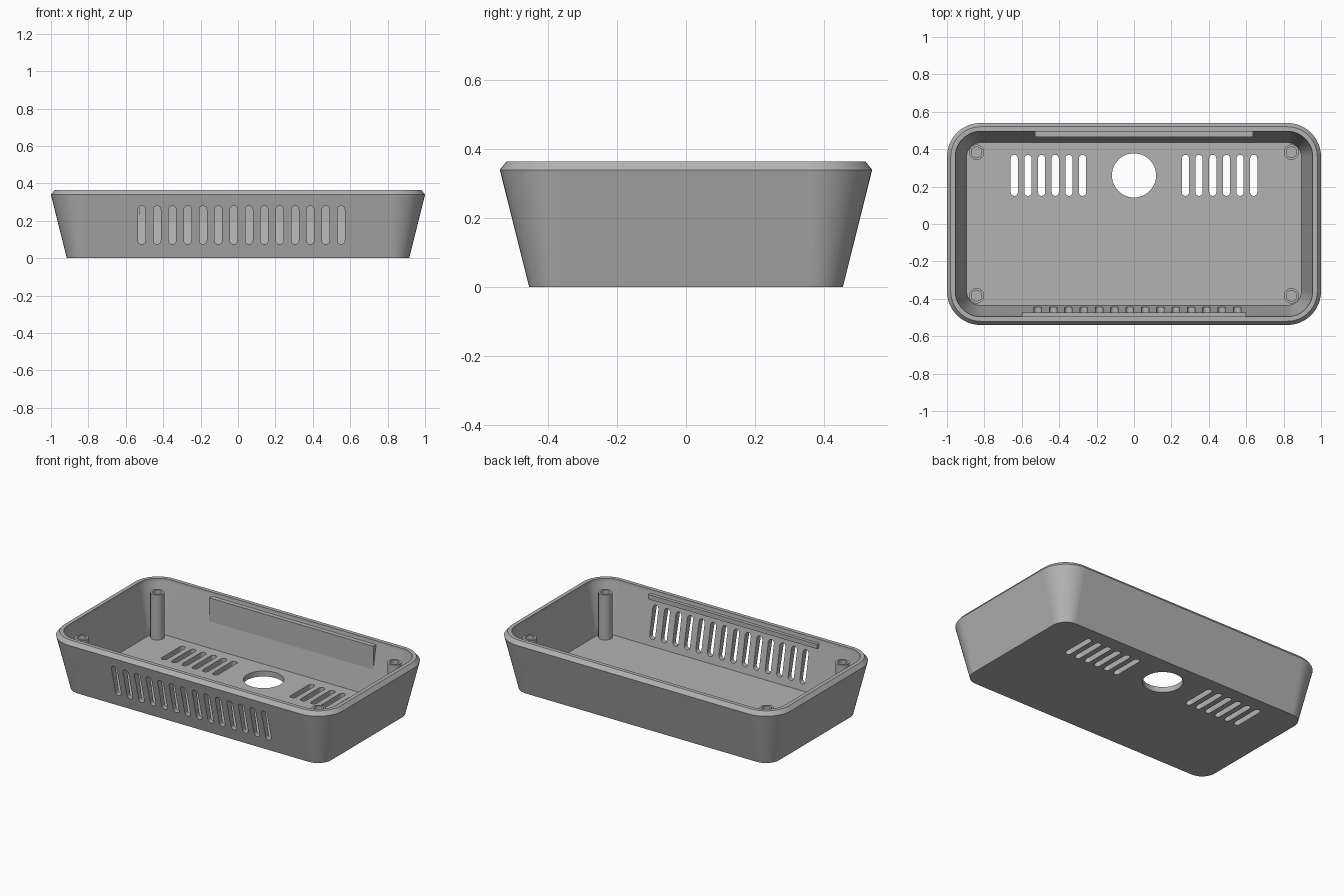
import bpy, bmesh
from math import sin, cos, pi
from mathutils import Vector

if "Cube" in bpy.data.objects:
    bpy.data.objects.remove(bpy.data.objects["Cube"])

grey = bpy.data.materials.new("matte_grey")
grey.use_nodes = True
grey.diffuse_color = (0.45, 0.45, 0.45, 1)
grey.node_tree.nodes["Principled BSDF"].inputs["Base Color"].default_value = (0.45, 0.45, 0.45, 1)

CX, CY = 0.82, 0.36      # centres of the rounded corners
FLOOR = 0.035            # top of the floor
STEPS = 12


def finish(name, bm):
    bmesh.ops.recalc_face_normals(bm, faces=bm.faces)
    mesh = bpy.data.meshes.new(name)
    bm.to_mesh(mesh)
    bm.free()
    mesh.materials.append(grey)
    obj = bpy.data.objects.new(name, mesh)
    bpy.context.scene.collection.objects.link(obj)
    return obj


def smooth(obj):
    bpy.ops.object.select_all(action="DESELECT")
    obj.select_set(True)
    bpy.context.view_layer.objects.active = obj
    bpy.ops.object.shade_smooth_by_angle(angle=pi / 6)
    obj.modifiers.new("even_shading", "WEIGHTED_NORMAL").keep_sharp = True


def loft(bm, rings):
    """Skin a list of closed point rings and cap both ends."""
    loops = [[bm.verts.new(p) for p in ring] for ring in rings]
    for a, b in zip(loops, loops[1:]):
        for i in range(len(a)):
            j = (i + 1) % len(a)
            bm.faces.new((a[i], a[j], b[j], b[i]))
    bm.faces.new(loops[0])
    bm.faces.new(loops[-1])


def rounded_ring(r, z):
    pts = []
    for k, (sx, sy) in enumerate([(1, 1), (-1, 1), (-1, -1), (1, -1)]):
        for i in range(STEPS + 1):
            a = (k + i / STEPS) * pi / 2
            pts.append((sx * CX + r * cos(a), sy * CY + r * sin(a), z))
    return pts


def circle(x, y, r, z, n=32):
    return [(x + r * cos(2 * pi * i / n), y + r * sin(2 * pi * i / n), z) for i in range(n)]


def slot(x, low, high, r, n=8):
    """Upright capsule outline in two dimensions."""
    top = [(x + r * cos(pi * i / n), high - r + r * sin(pi * i / n)) for i in range(n + 1)]
    return top + [(2 * x - u, low + high - v) for u, v in top]


# Tapered tray: outside wall, chamfered rim, inside wall, floor
bm = bmesh.new()
loft(bm, [rounded_ring(r, z) for r, z in [
    (0.095, 0), (0.18, 0.34), (0.16, 0.365), (0.135, 0.365), (0.135, 0.345), (0.075, FLOOR)]])
tray = finish("tray", bm)

# Cutters: front vents, floor vents and the round floor opening
bm = bmesh.new()
for i in range(14):
    outline = slot(-0.515 + i * 0.082, 0.075, 0.28, 0.02)
    loft(bm, [[(u, y, v) for u, v in outline] for y in (-0.7, -0.4)])
for side in (-1, 1):
    for i in range(6):
        outline = slot(side * (0.275 + i * 0.073), 0.15, 0.37, 0.019)
        loft(bm, [[(u, v, z) for u, v in outline] for z in (-0.1, 0.06)])
loft(bm, [circle(0, 0.26, 0.118, z, 48) for z in (-0.1, 0.1)])
cutter = finish("vent_cutter", bm)
cutter.hide_render = True

cut = tray.modifiers.new("vents", "BOOLEAN")
cut.operation = "DIFFERENCE"
cut.solver = "EXACT"
cut.object = cutter
graph = bpy.context.evaluated_depsgraph_get()
tray.data = bpy.data.meshes.new_from_object(tray.evaluated_get(graph))
tray.modifiers.clear()
bpy.data.objects.remove(cutter)
smooth(tray)

# Hollow screw posts in the corners
for sx, x_name in ((-1, "right"), (1, "left")):
    for sy, y_name in ((-1, "front"), (1, "back")):
        x, y = sx * 0.842, sy * 0.384
        bm = bmesh.new()
        loft(bm, [circle(x, y, r, z) for r, z in [
            (0.041, 0.02), (0.041, 0.325), (0.028, 0.325), (0.028, 0.04)]])
        smooth(finish(f"{y_name}_{x_name}_post", bm))

# Upright mounting pad wedged against the sloping back wall
bm = bmesh.new()
wedge = [(0.465, 0.34), (0.505, 0.34), (0.465, 0.18)]
loft(bm, [[(x, y, z) for y, z in wedge] for x in (-0.53, 0.635)])
finish("back_pad", bm)

# Thin catch strip under the front rim
bm = bmesh.new()
strip = [(-0.473, 0.34), (-0.505, 0.34), (-0.5, 0.31), (-0.473, 0.31)]
loft(bm, [[(x, y, z) for y, z in strip] for x in (-0.6, 0.6)])
finish("front_catch", bm)
